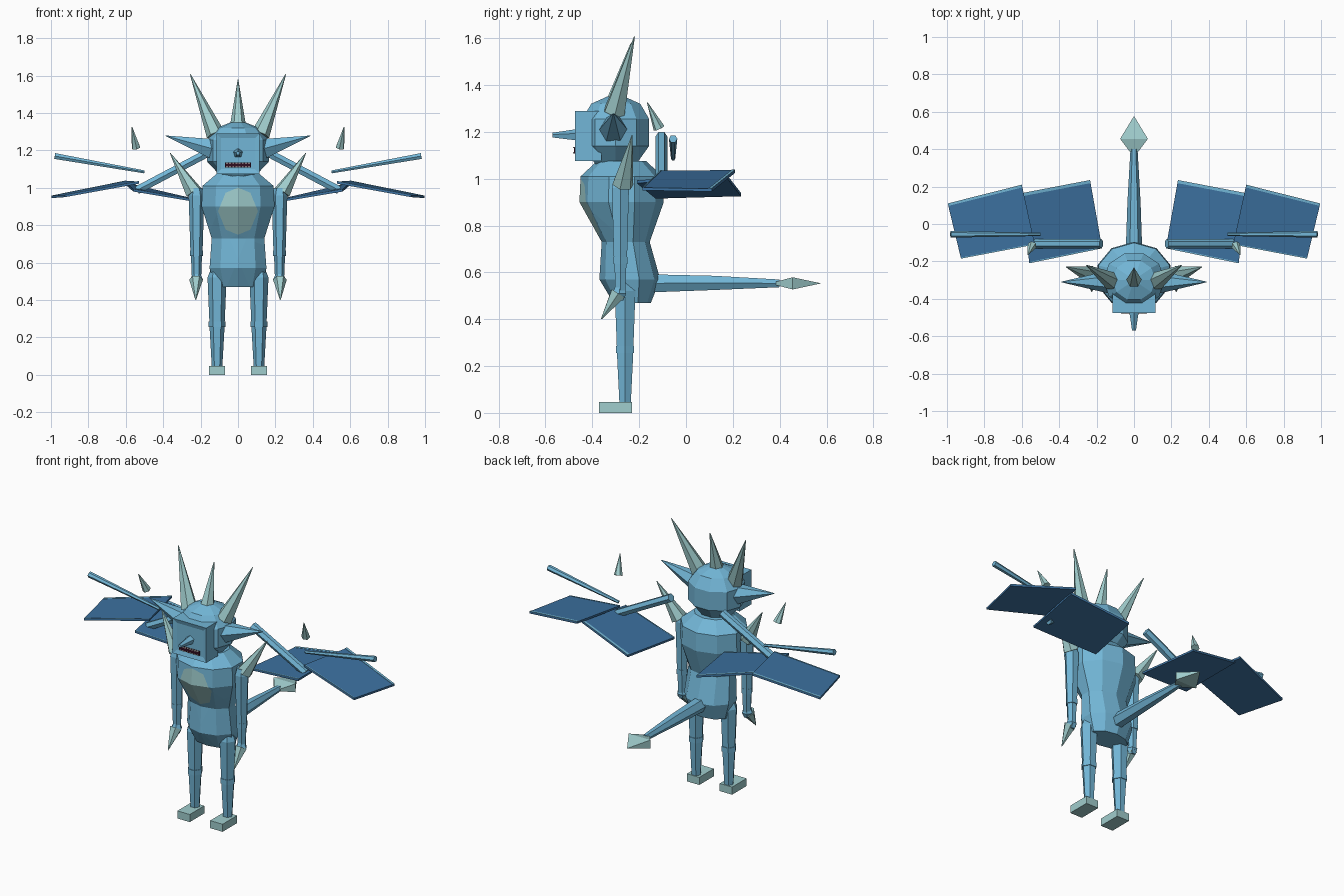
import bpy, bmesh, math
from mathutils import Vector

cube = bpy.data.objects.get("Cube")
if cube:
    bpy.data.objects.remove(cube, do_unlink=True)


def material(name, rgb):
    m = bpy.data.materials.new(name)
    m.use_nodes = True
    m.diffuse_color = (*rgb, 1)
    m.node_tree.nodes["Principled BSDF"].inputs["Base Color"].default_value = (*rgb, 1)
    return m


BLUE = material("sky blue skin", (0.17, 0.47, 0.68))
PALE = material("pale horn", (0.35, 0.61, 0.61))
WING = material("deep blue membrane", (0.045, 0.165, 0.35))
MOUTH = material("dark maroon", (0.03, 0.004, 0.014))
TEETH = material("tooth white", (0.7, 0.7, 0.64))


def finish(name, bm, *mats):
    bmesh.ops.recalc_face_normals(bm, faces=bm.faces)
    me = bpy.data.meshes.new(name)
    bm.to_mesh(me)
    bm.free()
    for m in mats:
        me.materials.append(m)
    ob = bpy.data.objects.new(name, me)
    bpy.context.collection.objects.link(ob)
    return ob


def skin_rings(bm, rings):
    """Join rings of points into a closed tube."""
    rows = [[bm.verts.new(p) for p in ring] for ring in rings]
    n = len(rows[0])
    for a, b in zip(rows, rows[1:]):
        for i in range(n):
            j = (i + 1) % n
            bm.faces.new((a[i], a[j], b[j], b[i]))
    bm.faces.new(rows[0])
    bm.faces.new(rows[-1])


def circle(n, offset=0.0):
    steps = [math.tau * (i + offset) / n for i in range(n)]
    return [(math.sin(t), -math.cos(t)) for t in steps]


def loft(levels, n, offset=0.0):
    """Levels are (z, half width, front y, back y)."""
    bm = bmesh.new()
    skin_rings(bm, [[(c * w, (f + b) / 2 + s * (b - f) / 2, z) for c, s in circle(n, offset)]
                    for z, w, f, b in levels])
    return bm


def limb(name, points, radii, mat, n=6):
    """Faceted tube through points, with one radius per point."""
    pts = [Vector(p) for p in points]
    turn = (pts[-1] - pts[0]).to_track_quat('Z', 'Y')
    bm = bmesh.new()
    skin_rings(bm, [[p + turn @ Vector((c * r, s * r, 0)) for c, s in circle(n, 0.5)]
                    for p, r in zip(pts, radii)])
    return finish(name, bm, mat)


def spike(name, base, tip, r, mat=PALE, n=6):
    return limb(name, (base, tip), (r, 0.002), mat, n)


def box(name, lo, hi, mat):
    bm = bmesh.new()
    bmesh.ops.create_cube(bm, size=1)
    for v in bm.verts:
        v.co = [(l + h) / 2 + c * (h - l) for c, l, h in zip(v.co, lo, hi)]
    return finish(name, bm, mat)


def slab(name, corners, thick, mat):
    bm = bmesh.new()
    up = Vector((0, 0, thick))
    skin_rings(bm, [[Vector(p) for p in corners], [Vector(p) + up for p in corners]])
    return finish(name, bm, mat)


# Torso with a rounded pale chest patch cut into its front
bm = loft([(0.47, 0.13, -0.31, -0.15), (0.57, 0.16, -0.37, -0.11), (0.73, 0.148, -0.36, -0.155),
           (0.90, 0.205, -0.455, -0.095), (1.01, 0.20, -0.45, -0.10), (1.075, 0.12, -0.38, -0.17)], 10)
chest = Vector((0, 0, 0.875))
cuts = [(Vector((c * 0.095, 0, s * 0.12)), Vector((c, 0, s))) for c, s in circle(8, 0.5)]
for at, normal in cuts:
    front = [f for f in bm.faces if f.calc_center_median().y < -0.3]
    geom = front + list({e for f in front for e in f.edges}) + list({v for f in front for v in f.verts})
    bmesh.ops.bisect_plane(bm, geom=geom, plane_co=chest + at, plane_no=normal)
for f in bm.faces:
    c = f.calc_center_median()
    f.material_index = int(c.y < -0.3 and all((c - chest - at).dot(no) < 0 for at, no in cuts))
finish("torso", bm, BLUE, PALE)

# Head
finish("head", loft([(1.06, 0.09, -0.39, -0.21), (1.14, 0.165, -0.45, -0.15), (1.255, 0.165, -0.45, -0.15),
                     (1.32, 0.115, -0.41, -0.19), (1.35, 0.04, -0.34, -0.26)], 10, 0.5), BLUE)

# Muzzle with a recessed front panel
muzzle = box("muzzle", (-0.115, -0.475, 1.075), (0.115, -0.36, 1.29), BLUE)
bm = bmesh.new()
bm.from_mesh(muzzle.data)
bm.faces.ensure_lookup_table()
face = min(bm.faces, key=lambda f: f.calc_center_median().y)
bmesh.ops.inset_region(bm, faces=[face], thickness=0.035, depth=-0.008)
bm.to_mesh(muzzle.data)
bm.free()
limb("nose", ((0, -0.465, 1.185), (0, -0.57, 1.185)), (0.027, 0.011), BLUE, 5)
box("mouth", (-0.07, -0.479, 1.108), (0.07, -0.471, 1.134), MOUTH)
for i in range(8):
    x = (i - 3.5) * 0.017
    for z in (1.108, 1.13):
        box("tooth", (x - 0.005, -0.482, z), (x + 0.005, -0.474, z + 0.005), TEETH)

# Crest horn
spike("crest_horn", (0, -0.305, 1.32), (0, -0.235, 1.578), 0.045)

# Tail with a flattened arrowhead
limb("tail", ((0, -0.17, 0.553), (0, 0.12, 0.555), (0, 0.40, 0.553)), (0.045, 0.035, 0.019), BLUE)
head = limb("tail_tip", ((0, 0.385, 0), (0, 0.455, 0), (0, 0.575, 0)), (0.03, 0.105, 0.002), PALE, 4)
head.scale.z = 0.35
head.location.z = 0.553

for side, s in (("left", 1), ("right", -1)):
    def m(x, y, z):
        return (s * x, y, z)

    # Horns, ears and shoulder spikes
    spike(side + "_horn", m(0.12, -0.305, 1.285), m(0.255, -0.22, 1.607), 0.05)
    spike(side + "_ear", m(0.14, -0.31, 1.21), m(0.387, -0.31, 1.278), 0.06, BLUE)
    spike(side + "_shoulder_spike", m(0.235, -0.27, 0.975), m(0.362, -0.23, 1.185), 0.047)

    # Arm, hand and claw
    limb(side + "_upper_arm", (m(0.222, -0.28, 0.64), m(0.222, -0.28, 0.96), m(0.222, -0.28, 1.0)),
         (0.032, 0.042, 0.03), BLUE)
    limb(side + "_elbow", (m(0.222, -0.28, 0.635), m(0.222, -0.28, 0.665)), (0.034, 0.034), BLUE)
    limb(side + "_forearm", (m(0.222, -0.28, 0.50), m(0.222, -0.28, 0.65)), (0.024, 0.03), BLUE)
    limb(side + "_hand", (m(0.222, -0.285, 0.48), m(0.222, -0.285, 0.51), m(0.222, -0.285, 0.54)),
         (0.02, 0.034, 0.02), BLUE)
    spike(side + "_claw", m(0.224, -0.29, 0.51), m(0.226, -0.362, 0.40), 0.037)

    # Leg and foot
    limb(side + "_thigh", (m(0.112, -0.26, 0.26), m(0.112, -0.26, 0.52), m(0.112, -0.26, 0.56)),
         (0.04, 0.051, 0.035), BLUE)
    limb(side + "_knee", (m(0.112, -0.26, 0.255), m(0.112, -0.26, 0.285)), (0.045, 0.045), BLUE)
    limb(side + "_shin", (m(0.112, -0.26, 0.04), m(0.112, -0.26, 0.27)), (0.028, 0.041), BLUE)
    x0, x1 = sorted((s * 0.07, s * 0.155))
    box(side + "_foot", (x0, -0.372, 0), (x1, -0.23, 0.047), PALE)

    # Wing bones and floating wing claw
    limb(side + "_inner_wing_bone", (m(0.175, -0.105, 1.18), m(0.54, -0.105, 0.987)), (0.025, 0.025), BLUE)
    limb(side + "_outer_wing_bone", (m(0.50, -0.055, 1.085), m(0.98, -0.055, 1.17)), (0.009, 0.018), BLUE)
    spike(side + "_wing_claw", m(0.545, -0.115, 1.215), m(0.567, -0.165, 1.325), 0.025)

    # Wing panels, each with a light strip along the front and back edges
    panels = {
        "inner": (m(0.17, -0.13, 0.915), m(0.235, 0.235, 0.925), m(0.60, 0.165, 1.015), m(0.56, -0.21, 0.98)),
        "outer": (m(0.53, -0.11, 1.022), m(0.60, 0.21, 1.025), m(0.996, 0.11, 0.945), m(0.925, -0.185, 0.95)),
    }
    for part, corners in panels.items():
        slab(f"{side}_{part}_wing", corners, 0.012, WING)
        a, b, c, d = [Vector(p) + Vector((0, 0, 0.011)) for p in corners]
        for edge, t0, t1 in (("back", 0.955, 1.0), ("front", 0.0, 0.018)):
            strip = (a.lerp(b, t0), a.lerp(b, t1), d.lerp(c, t1), d.lerp(c, t0))
            slab(f"{side}_{part}_wing_{edge}_trim", strip, 0.003, BLUE)
